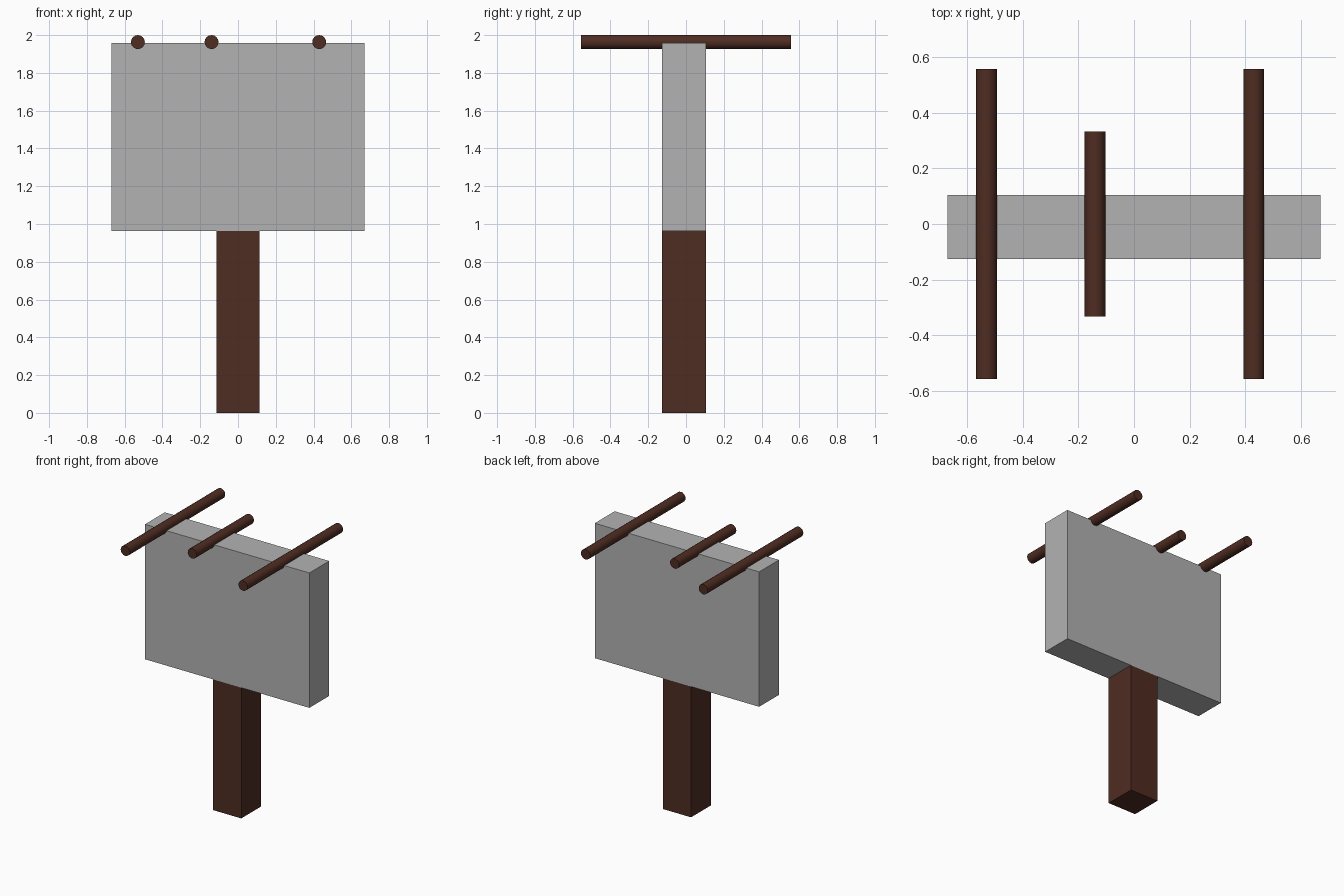
import bpy, math

if "Cube" in bpy.data.objects:
    bpy.data.objects.remove(bpy.data.objects["Cube"])


def material(name, rgb):
    m = bpy.data.materials.new(name)
    m.diffuse_color = (*rgb, 1.0)
    m.use_nodes = True
    m.node_tree.nodes["Principled BSDF"].inputs["Base Color"].default_value = m.diffuse_color
    return m


wood = material("dark_brown_wood", (0.078, 0.026, 0.016))
stone = material("grey", (0.448, 0.448, 0.448))


def box(name, lo, hi, mat):
    centre = [(a + b) / 2 for a, b in zip(lo, hi)]
    bpy.ops.mesh.primitive_cube_add(size=1, location=centre)
    o = bpy.context.object
    o.name = name
    o.scale = [b - a for a, b in zip(lo, hi)]
    bpy.ops.object.transform_apply(location=False, rotation=False, scale=True)
    o.data.materials.append(mat)


def peg(name, x, half_length):
    bpy.ops.mesh.primitive_cylinder_add(
        vertices=16, radius=0.037, depth=2 * half_length,
        location=(x, 0, 1.963), rotation=(math.pi / 2, 0, 0))
    o = bpy.context.object
    o.name = name
    o.data.materials.append(wood)
    bpy.ops.object.shade_smooth_by_angle(angle=math.radians(40))


# Square post and the thick board on top of it, flush front and back
box("post", (-0.115, -0.126, 0), (0.115, 0.105, 0.963), wood)
box("board", (-0.67, -0.126, 0.963), (0.67, 0.105, 1.957), stone)

# Round pegs lying across the top edge
for name, x, half in (("left_peg", -0.53, 0.556),
                      ("middle_peg", -0.14, 0.333),
                      ("right_peg", 0.43, 0.556)):
    peg(name, x, half)
